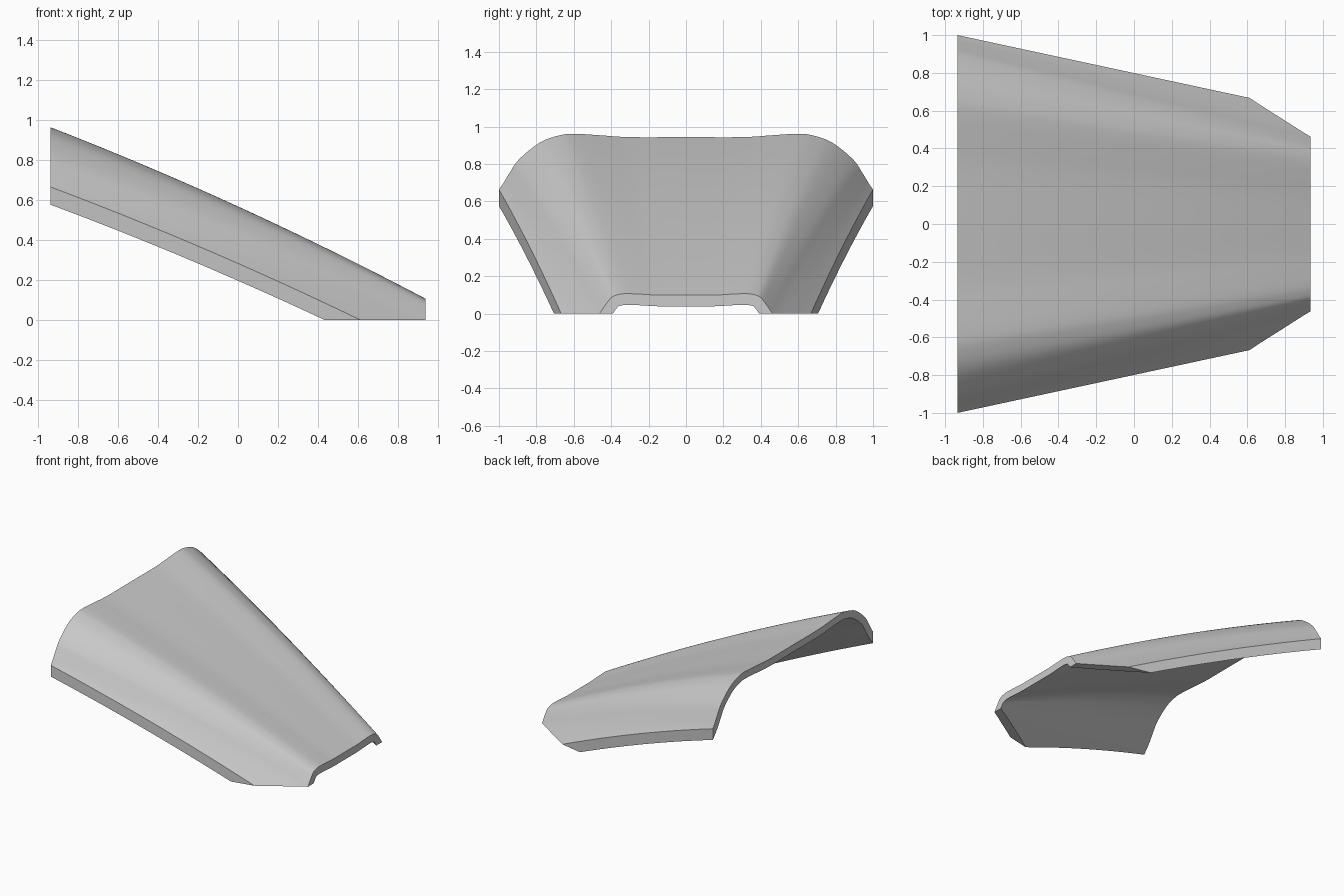
import bpy, bmesh
from mathutils import Vector

cube = bpy.data.objects.get("Cube")
if cube:
    bpy.data.objects.remove(cube, do_unlink=True)

HALF = 0.935        # half length
THICK = 0.053       # sheet thickness
SUB = 4             # smooth steps between profile points

# Half cross-sections at each end: (distance from centre, drop below crest)
WIDE = [(0, .018), (.3, .018), (.46, .008), (.594, 0), (.674, .008), (.78, .046),
        (.893, .137), (.945, .212), (1.0, .298), (1.1, .41), (1.25, .56)]
NARROW = [(0, .008), (.15, .008), (.24, .003), (.32, 0), (.365, .006), (.4, .022),
          (.437, .07), (.475, .125), (.524, .183), (.577, .245), (.68, .35)]


def smooth_profile(half):
    """Mirror a half section and run a smooth curve through its points."""
    pts = [Vector((-y, d)) for y, d in reversed(half[1:])] + [Vector(p) for p in half]
    pts = [2 * pts[0] - pts[1]] + pts + [2 * pts[-1] - pts[-2]]
    out = []
    for a, b, c, d in zip(pts, pts[1:], pts[2:], pts[3:]):
        for k in range(SUB):
            t = k / SUB
            out.append(0.5 * (2 * b + (c - a) * t + (2 * a - 5 * b + 4 * c - d) * t * t
                              + (3 * b - a - 3 * c + d) * t ** 3))
    return out + [pts[-2]]


def crest(x):
    return 0.567 - 0.457 * x - 0.037 * x * x


# Loft the outer skin, a little longer than needed
bm = bmesh.new()
wide, narrow = smooth_profile(WIDE), smooth_profile(NARROW)
rows = []
steps = 28
for i in range(steps + 1):
    x = -1.03 + 2.06 * i / steps
    t = (x + HALF) / (2 * HALF)
    row = []
    for a, b in zip(wide, narrow):
        y, drop = a.lerp(b, t) if 0 <= t <= 1 else a + (b - a) * t
        row.append(bm.verts.new((x, y, crest(x) - drop)))
    rows.append(row)
for r, s in zip(rows, rows[1:]):
    for k in range(len(r) - 1):
        bm.faces.new((r[k], s[k], s[k + 1], r[k + 1]))
bm.normal_update()

# Thicken inwards
normals = {v.co.to_tuple(5): v.normal.copy() for v in bm.verts}
ext = bmesh.ops.extrude_face_region(bm, geom=bm.faces[:], use_keep_orig=True)
for v in [g for g in ext["geom"] if isinstance(g, bmesh.types.BMVert)]:
    n = normals[v.co.to_tuple(5)]
    v.co -= n * THICK * (1 if n.z > 0 else -1)
bmesh.ops.recalc_face_normals(bm, faces=bm.faces[:])


def trim(point, outward):
    """Cut away everything beyond a plane and cap the cut."""
    cut = bmesh.ops.bisect_plane(bm, geom=bm.verts[:] + bm.edges[:] + bm.faces[:], dist=1e-5,
                                 plane_co=point, plane_no=outward, clear_outer=True)
    edges = [g for g in cut["geom_cut"] if isinstance(g, bmesh.types.BMEdge) and g.is_boundary]
    bmesh.ops.edgeloop_fill(bm, edges=edges)


# Trim the two ends, the tapered sides and the ground
trim((-HALF, 0, 0), (-1, 0, 0))
trim((HALF, 0, 0), (1, 0, 0))
for side in (1, -1):
    trim((-HALF, side, 0), (0.33, side * 1.535, 0))
trim((0, 0, 0), (0, 0, -1))
bmesh.ops.triangulate(bm, faces=[f for f in bm.faces if len(f.verts) > 4])
bmesh.ops.recalc_face_normals(bm, faces=bm.faces[:])

mesh = bpy.data.meshes.new("curved_cover")
bm.to_mesh(mesh)
bm.free()
cover = bpy.data.objects.new("curved_cover", mesh)
bpy.context.collection.objects.link(cover)

# Plain grey finish
grey = bpy.data.materials.new("plain_grey")
grey.use_nodes = True
colour = (0.6, 0.6, 0.6, 1)
grey.diffuse_color = colour
grey.node_tree.nodes["Principled BSDF"].inputs["Base Color"].default_value = colour
mesh.materials.append(grey)

bpy.ops.object.select_all(action="DESELECT")
cover.select_set(True)
bpy.context.view_layer.objects.active = cover
bpy.ops.object.shade_smooth_by_angle(angle=0.6)
